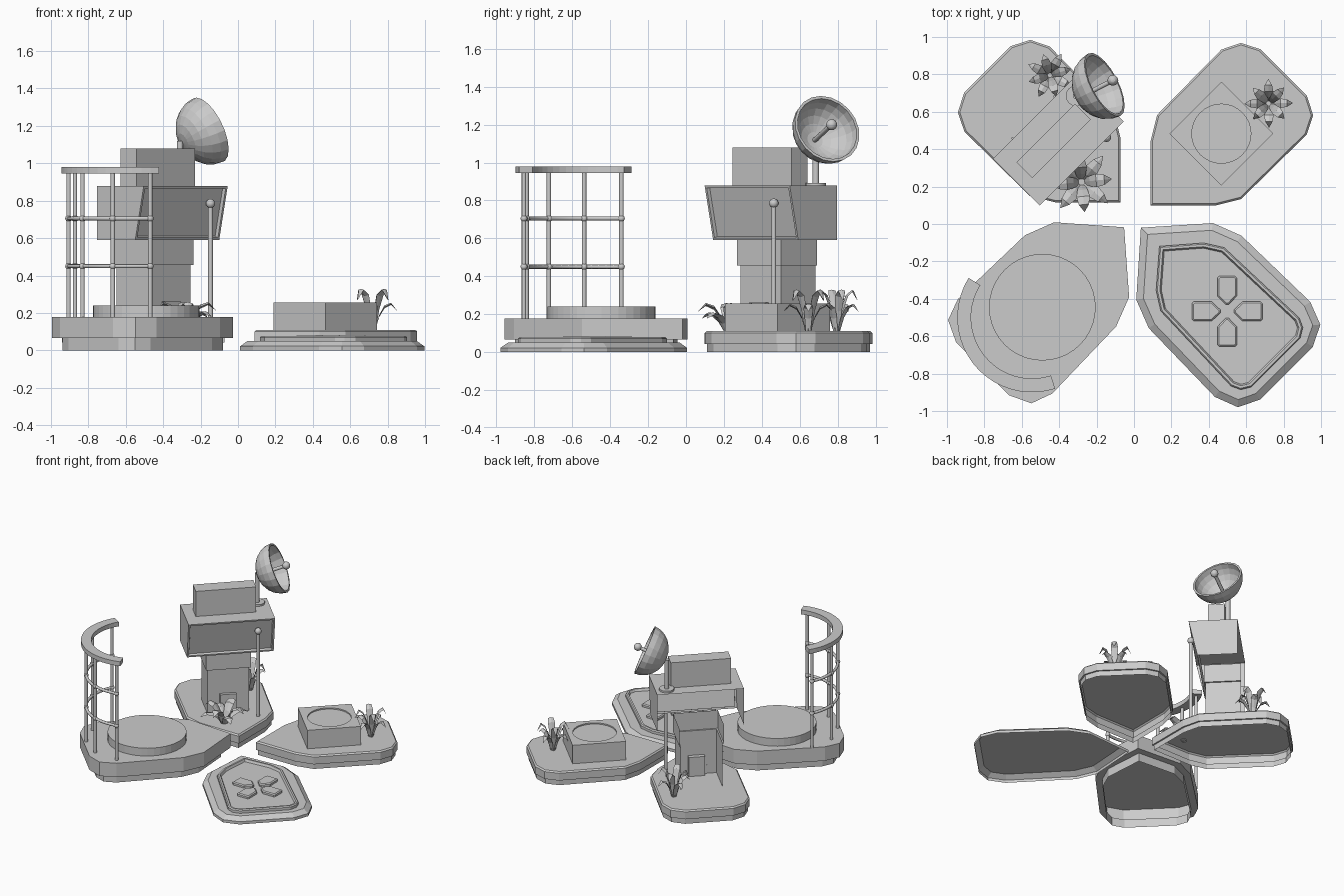
import bpy, bmesh, math
from mathutils import Vector, Matrix

if "Cube" in bpy.data.objects:
    bpy.data.objects.remove(bpy.data.objects["Cube"])

R45 = Matrix.Rotation(math.radians(45), 4, 'Z')


def finish(name, bm, mat=None, smooth=False, recalc=True):
    if mat is not None:
        bm.transform(mat)
    if recalc:
        bmesh.ops.recalc_face_normals(bm, faces=bm.faces)
    me = bpy.data.meshes.new(name)
    bm.to_mesh(me)
    bm.free()
    if smooth:
        for p in me.polygons:
            p.use_smooth = len(p.vertices) == 4
    ob = bpy.data.objects.new(name, me)
    bpy.context.collection.objects.link(ob)
    return ob


def inset(pts, d):
    # mitred inward offset of a counter-clockwise outline
    out = []
    for i, p in enumerate(pts):
        a = (Vector(p) - Vector(pts[i - 1])).normalized()
        b = (Vector(pts[(i + 1) % len(pts)]) - Vector(p)).normalized()
        n1, n2 = Vector((-a.y, a.x)), Vector((-b.y, b.x))
        out.append(Vector(p) + (n1 + n2) * d / (1 + n1.dot(n2)))
    return out


def loft(name, pts, levels, mat=None, bottom=True):
    # stack of (inset, z) outlines, capped on top and optionally below
    bm = bmesh.new()
    rings = [[bm.verts.new((p[0], p[1], z)) for p in inset(pts, d)] for d, z in levels]
    n = len(pts)
    for r, s in zip(rings, rings[1:]):
        for i in range(n):
            bm.faces.new((r[i], r[(i + 1) % n], s[(i + 1) % n], s[i]))
    if bottom:
        bm.faces.new(rings[0][::-1])
    bm.faces.new(rings[-1])
    return finish(name, bm, mat, recalc=bottom)


def box(name, x0, x1, y0, y1, z0, z1, mat=R45):
    return loft(name, [(x0, y0), (x1, y0), (x1, y1), (x0, y1)], [(0, z0), (0, z1)], mat)


def circle(x, y, r, n):
    return [(x + r * math.cos(t * 2 * math.pi / n), y + r * math.sin(t * 2 * math.pi / n)) for t in range(n)]


def rod(name, a, b, r, seg=10):
    a, b = Vector(a), Vector(b)
    bm = bmesh.new()
    bmesh.ops.create_cone(bm, cap_ends=True, segments=seg, radius1=r, radius2=r, depth=(b - a).length)
    m = Matrix.Translation((a + b) / 2) @ (b - a).to_track_quat('Z', 'Y').to_matrix().to_4x4()
    return finish(name, bm, m, True)


def ball(name, c, r):
    bm = bmesh.new()
    bmesh.ops.create_uvsphere(bm, u_segments=12, v_segments=8, radius=r)
    return finish(name, bm, Matrix.Translation(c), True)


def petal(name, half, levels, angle, off):
    # half outline in (along, across), mirrored about the petal axis, hollow below
    pts = half + [(u, -v) for u, v in half[:0:-1]]
    pts = [(u, v + off) for u, v in pts][::-1]
    return loft(name, pts, levels, Matrix.Rotation(math.radians(angle), 4, 'Z'), bottom=False)


# four petal platforms
wide = [(.04, 0), (.295, .29), (.45, .35), (.96, .36), (1.085, .312), (1.14, .2)]
stage = [(.05, 0), (.295, .283), (.455, .345), (.95, .357), (1.066, .315), (1.12, .2)]
slim = [(.132, 0), (.378, .245), (.50, .318), (.99, .322), (1.088, .274), (1.138, .177)]
rim = [(.18, 0), (.335, .18), (.43, .24), (.98, .258), (1.03, .235), (1.06, .185)]
petal("landing_pad", wide, [(0, 0), (0, .022), (.038, .05)], -45, .012)
petal("landing_pad_rim", rim, [(0, .05), (0, .07), (.007, .078), (.02, .078), (.028, .06)], -45, .012)
petal("stage_platform", stage, [(.052, 0), (.052, .067), (0, .067), (0, .178)], 225, -.025)
for nm, ang, off in (("pedestal_platform", 45, .007), ("tower_platform", 135, -.03)):
    petal(nm, slim, [(.012, 0), (.012, .042), (0, .042), (0, .1), (.01, .11)], ang, off)

# four pointed tiles on the pad, with clipped corners
for k in range(4):
    m = Matrix.Translation((.498, -.467, 0)) @ Matrix.Rotation(k * math.pi / 2, 4, 'Z')
    lo = [(.036, -.008), (.082, -.052), (.178, -.052), (.188, -.042)]
    loft("pad_tile", lo + [(x, -y) for x, y in lo[::-1]], [(0, .055), (0, .075), (.008, .082)], m)

# round stage
loft("round_stage", circle(-.49, -.445, .285, 40), [(0, .178), (0, .24)], bottom=False)

# curved cage behind the stage
C = Vector((-.545, -.50, 0))


def on_arc(deg, r, z):
    t = math.radians(deg)
    return C + Vector((r * math.cos(t), r * math.sin(t), z))


steps = [148 + 140 * i / 20 for i in range(21)]
band = [on_arc(a, .40, 0).xy for a in steps] + [on_arc(a, .326, 0).xy for a in steps[::-1]]
loft("cage_top_band", band, [(0, .945), (0, .98)])
poles = [154 + 32 * i for i in range(5)]
for a in poles:
    rod("cage_pole", on_arc(a, .363, .178), on_arc(a, .363, .95), .012)
for z in (.45, .705):
    cu = bpy.data.curves.new("cage_rail", 'CURVE')
    cu.dimensions = '3D'
    cu.bevel_depth = .011
    cu.bevel_resolution = 2
    sp = cu.splines.new('POLY')
    sp.points.add(20)
    for i, p in enumerate(sp.points):
        p.co = (*on_arc(154 + 128 * i / 20, .363, z), 1)
    bpy.context.collection.objects.link(bpy.data.objects.new("cage_rail", cu))
    for a in poles:
        ball("cage_joint", on_arc(a, .363, z), .018)

# pedestal with a shallow round recess in its top
bm = bmesh.new()
sq = [(-.196, -.196), (.196, -.196), (.196, .196), (-.196, .196)]
low, top, lip, floor = [[bm.verts.new((x, y, z)) for x, y in pts] for pts, z in (
    (sq, .11), (sq, .257), (circle(0, 0, .158, 32), .257), (circle(0, 0, .158, 32), .247))]
for r, s in ((low, top), (floor, lip)):
    for i in range(len(r)):
        j = (i + 1) % len(r)
        bm.faces.new((r[i], r[j], s[j], s[i]))
bm.faces.new(floor)
bm.faces.new(low[::-1])
rims = [bm.edges.get((r[i - 1], r[i])) for r in (top, lip) for i in range(len(r))]
bmesh.ops.triangle_fill(bm, edges=rims, use_beauty=True)
finish("pedestal", bm, Matrix.Translation((.467, .483, 0)) @ R45)

# tower column: stepped shell, open at the back
bm = bmesh.new()
rows = [[bm.verts.new(p) for p in ((x1, .79, z), (x1, y, z), (x0, y, z), (x0, .79, z))]
        for x0, x1, y, z in ((-.13, .175, .535, .11), (-.13, .175, .535, .457),
                             (-.141, .187, .523, .457), (-.141, .187, .523, .6))]
for a, b in zip(rows, rows[1:]):
    for i in range(3):
        bm.faces.new((a[i + 1], a[i], b[i], b[i + 1]))
finish("tower_column", bm, R45, recalc=False)
box("tower_door", -.04, .08, .51, .57, .11, .262)

# tower head: leaning recessed screen, open below and behind
bm = bmesh.new()
bmesh.ops.create_cube(bm, size=1)
for v in bm.verts:
    x, y, z = v.co
    v.co = (.348 if x > 0 else -.287,
            .78 if y > 0 else (.49 if z < 0 else .426), .878 if z > 0 else .59)
bm.normal_update()
bmesh.ops.delete(bm, geom=[f for f in bm.faces if f.normal.z < -.9 or f.normal.y > .9], context='FACES')
f = min(bm.faces, key=lambda q: q.normal.y)
bmesh.ops.inset_region(bm, faces=[f], thickness=.018, use_boundary=True)
bmesh.ops.inset_region(bm, faces=[f], thickness=.006, depth=-.018)
finish("tower_head", bm, R45, recalc=False)
box("tower_roof_sign", -.211, .231, .558, .677, .878, 1.078)

# dish mast and dish
rod("dish_mast_base", (-.31, .685, .878), (-.31, .685, .892), .055, 16)
rod("dish_mast", (-.31, .685, .88), (-.31, .685, 1.12), .018)
n = Vector((.81, .42, .385)).normalized()
D = Vector((-.158, .745, 1.178))
bm = bmesh.new()
prof = [(.188 * math.cos(i * math.pi / 12), -.17 * math.sin(i * math.pi / 12)) for i in range(6)] + [(0, -.17)]
inner = [(r * .92, z * .92) for r, z in prof]
vs = [bm.verts.new((r, 0, z)) for r, z in prof[::-1] + inner]
es = [bm.edges.new(e) for e in zip(vs, vs[1:])]
bmesh.ops.spin(bm, geom=vs + es, cent=(0, 0, 0), axis=(0, 0, 1), angle=2 * math.pi, steps=20)
bmesh.ops.remove_doubles(bm, verts=bm.verts, dist=.0005)
finish("dish_bowl", bm, Matrix.Translation(D) @ n.to_track_quat('Z', 'Y').to_matrix().to_4x4())
rod("dish_feed", D - n * .165, D + n * .055, .013)
ball("dish_feed_tip", D + n * .055, .029)

# antenna post
rod("antenna_post", (-.147, .463, .11), (-.147, .463, .78), .013)
ball("antenna_tip", (-.147, .463, .785), .025)


def plant(name, x, y, reach, tall, count, turn):
    # ring of arching, pointed leaves, alternating tall and low
    bm = bmesh.new()
    for k in range(count):
        h = tall * (.65 if k % 2 else 1)
        r = reach * (1 if k % 2 else .9)
        rot = Matrix.Rotation(turn + k * 2 * math.pi / count, 3, 'Z')
        rows = []
        for q, z, w in ((.1, 0, .1), (.26, .5, .15), (.48, .85, .2), (.75, .97, .15), (1, .72, .004)):
            rows.append([bm.verts.new(rot @ Vector((q * r, s * w * reach, z * h + c * w * reach)))
                         for s, c in ((-1, 0), (0, .3), (1, 0), (0, -.3))])
        for a, b in zip(rows, rows[1:]):
            for i in range(4):
                bm.faces.new((a[i], a[(i + 1) % 4], b[(i + 1) % 4], b[i]))
    finish(name, bm, Matrix.Translation((x, y, .11)))


plant("plant_back", -.45, .795, .13, .22, 8, .3)
plant("plant_side", .72, .645, .13, .22, 8, .8)
plant("plant_front", -.28, .225, .18, .145, 8, .1)
